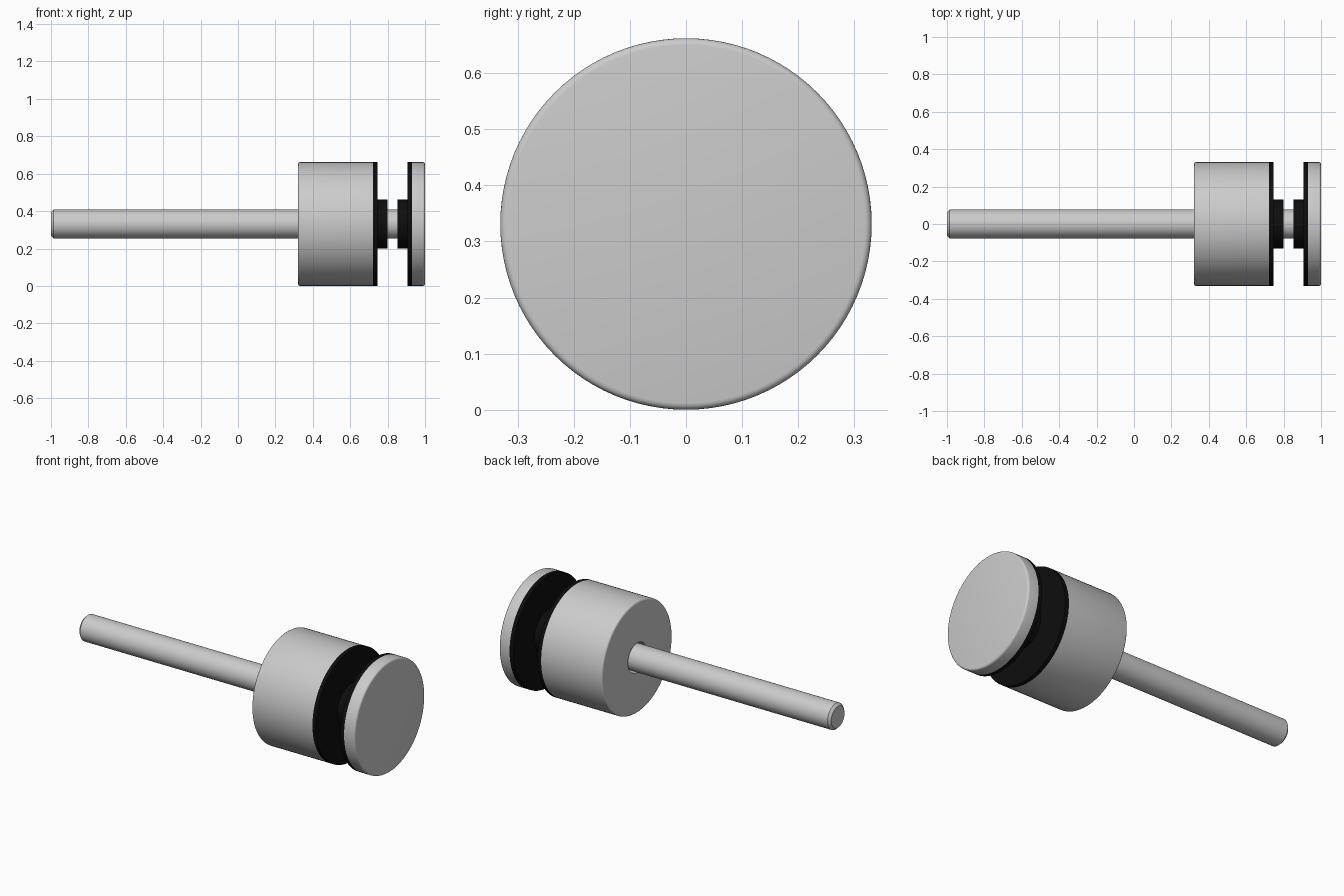
import bpy, bmesh, math
from mathutils import Matrix, Vector

if "Cube" in bpy.data.objects:
    bpy.data.objects.remove(bpy.data.objects["Cube"])

AXIS_Z = 0.331   # height of the common horizontal axis
SIDES = 96

rubber = bpy.data.materials.new("black_rubber")
rubber.diffuse_color = (0.004, 0.004, 0.004, 1)
rubber.use_nodes = True
rubber.node_tree.nodes["Principled BSDF"].inputs["Base Color"].default_value = rubber.diffuse_color


def fillet(x0, r0, x1, r1, steps=4):
    """Quarter round from (x0, r0) to (x1, r1), leaving along the x0 face."""
    return [(x0 + (x1 - x0) * (1 - math.cos(a)), r0 + (r1 - r0) * math.sin(a))
            for a in (math.pi / 2 * i / steps for i in range(steps + 1))]


def turned(name, profile, material=None, closed=False):
    """Revolve an (x, radius) profile around the x axis."""
    bm = bmesh.new()
    verts = [bm.verts.new((x, 0, r)) for x, r in profile]
    edges = [bm.edges.new(p) for p in zip(verts, verts[1:])]
    if closed:
        edges.append(bm.edges.new((verts[-1], verts[0])))
    bmesh.ops.spin(bm, geom=verts + edges, cent=(0, 0, 0), axis=(1, 0, 0),
                   angle=math.tau, steps=SIDES, use_duplicate=False)
    bmesh.ops.remove_doubles(bm, verts=bm.verts, dist=1e-5)
    bmesh.ops.recalc_face_normals(bm, faces=bm.faces)
    mesh = bpy.data.meshes.new(name)
    bm.to_mesh(mesh)
    bm.free()
    ob = bpy.data.objects.new(name, mesh)
    ob.location.z = AXIS_Z
    bpy.context.collection.objects.link(ob)
    if material:
        mesh.materials.append(material)
    bpy.ops.object.select_all(action='DESELECT')
    ob.select_set(True)
    bpy.context.view_layer.objects.active = ob
    bpy.ops.object.shade_smooth_by_angle(angle=math.radians(30))
    return ob


R, HOLE, ROD, SLEEVE, F = 0.331, 0.088, 0.077, 0.132, 0.012

# Threaded rod with a chamfered free end
turned("rod", [(-1, 0), (-1, ROD - 0.014), (-0.986, ROD), (0.94, ROD), (0.94, 0)])

# Standoff body with clearance hole and rounded back rim
turned("standoff_body",
       [(0.321, HOLE)] + fillet(0.321, R - F, 0.321 + F, R)
       + [(0.722, R), (0.722, HOLE)], closed=True)

# Rubber gaskets: wide flange plus a short sleeve, facing each other
for name, back, rim, tip in (("body_gasket", 0.722, 0.746, 0.80),
                             ("cap_gasket", 0.93, 0.905, 0.854)):
    turned(name, [(back, ROD + 0.001), (back, R), (rim, R), (rim, SLEEVE),
                  (tip, SLEEVE), (tip, ROD + 0.001)], rubber, closed=True)

# Disc cap with rounded outer rim
turned("cap", [(1, 0)] + fillet(1, R - F, 1 - F, R) + [(0.93, R), (0.93, 0)])
